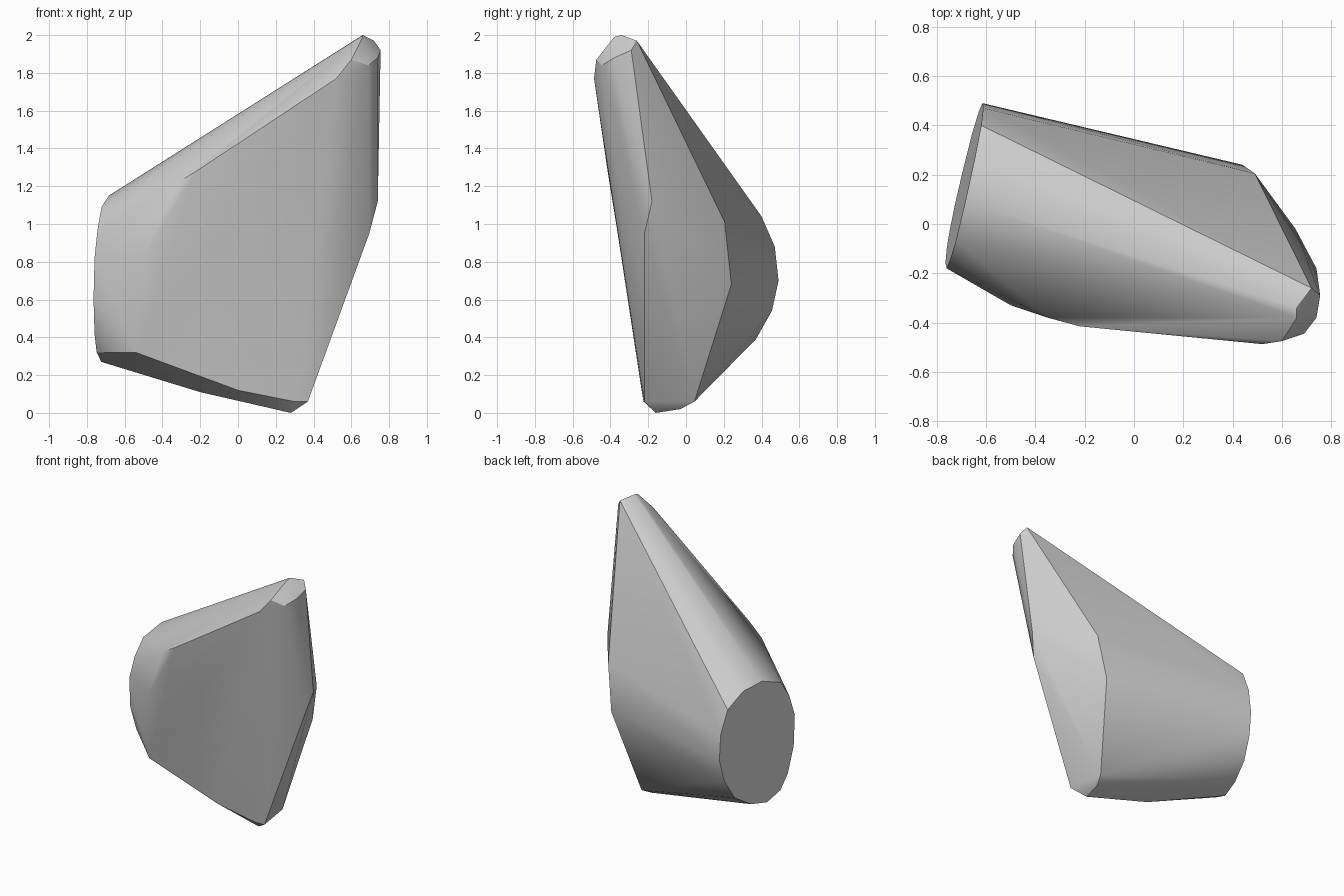
import bpy
import bmesh
import math

cube = bpy.data.objects.get("Cube")
if cube:
    bpy.data.objects.remove(cube, do_unlink=True)

grey = bpy.data.materials.new("stone_grey")
grey.use_nodes = True
colour = (0.6, 0.6, 0.6, 1)
grey.diffuse_color = colour
grey.node_tree.nodes["Principled BSDF"].inputs["Base Color"].default_value = colour


def cap_x(y, z):
    """Plane of the flat oval end."""
    return -0.756 + 0.224 * y + 0.045 * z


# Outline of the flat oval end, as (y, z)
cap_outline = [
    (0.47, 0.88), (0.49, 0.7), (0.455, 0.54), (0.37, 0.39), (0.23, 0.3),
    (0.09, 0.27), (-0.03, 0.32), (-0.1, 0.42), (-0.16, 0.6), (-0.18, 0.82),
    (-0.14, 0.97), (-0.07, 1.09), (0.09, 1.15), (0.26, 1.13), (0.4, 1.04),
]
points = [(cap_x(y, z), y, z) for y, z in cap_outline]

# Blunt tip
points += [
    (0.66, -0.34, 2.0), (0.66, -0.38, 1.99), (0.72, -0.26, 1.97),
    (0.755, -0.29, 1.92), (0.74, -0.38, 1.88), (0.69, -0.445, 1.84),
    (0.6, -0.475, 1.87), (0.52, -0.487, 1.77),
]
# Rounded border of the broad front face
points += [
    (-0.22, -0.415, 1.28), (-0.35, -0.38, 1.2), (-0.5, -0.33, 0.82),
    (-0.54, -0.26, 0.32), (-0.25, -0.25, 0.22), (0, -0.235, 0.12),
]
# Flat side face
points += [
    (0.74, -0.18, 1.12), (0.695, -0.22, 0.95), (0.655, -0.02, 1.08),
    (0.49, 0.205, 1.01), (0.44, 0.24, 0.68),
]
# Foot
points += [
    (0.3, -0.225, 0.06), (0.37, -0.22, 0.06), (0.28, -0.16, 0),
    (0.3, -0.03, 0.02), (0.33, 0.045, 0.06), (-0.2, -0.1, 0.11),
]

# Wrap the outlines in one convex skin
bm = bmesh.new()
for p in points:
    bm.verts.new(p)
bmesh.ops.convex_hull(bm, input=bm.verts[:])
bmesh.ops.delete(bm, geom=[v for v in bm.verts if not v.link_faces], context='VERTS')
bmesh.ops.dissolve_limit(bm, angle_limit=math.radians(2),
                         verts=bm.verts[:], edges=bm.edges[:])
bmesh.ops.recalc_face_normals(bm, faces=bm.faces[:])
mesh = bpy.data.meshes.new("rock_shard")
bm.to_mesh(mesh)
bm.free()
mesh.materials.append(grey)

shard = bpy.data.objects.new("rock_shard", mesh)
bpy.context.collection.objects.link(shard)
bpy.context.view_layer.objects.active = shard
shard.select_set(True)
bpy.ops.object.shade_smooth_by_angle(angle=math.radians(30))
